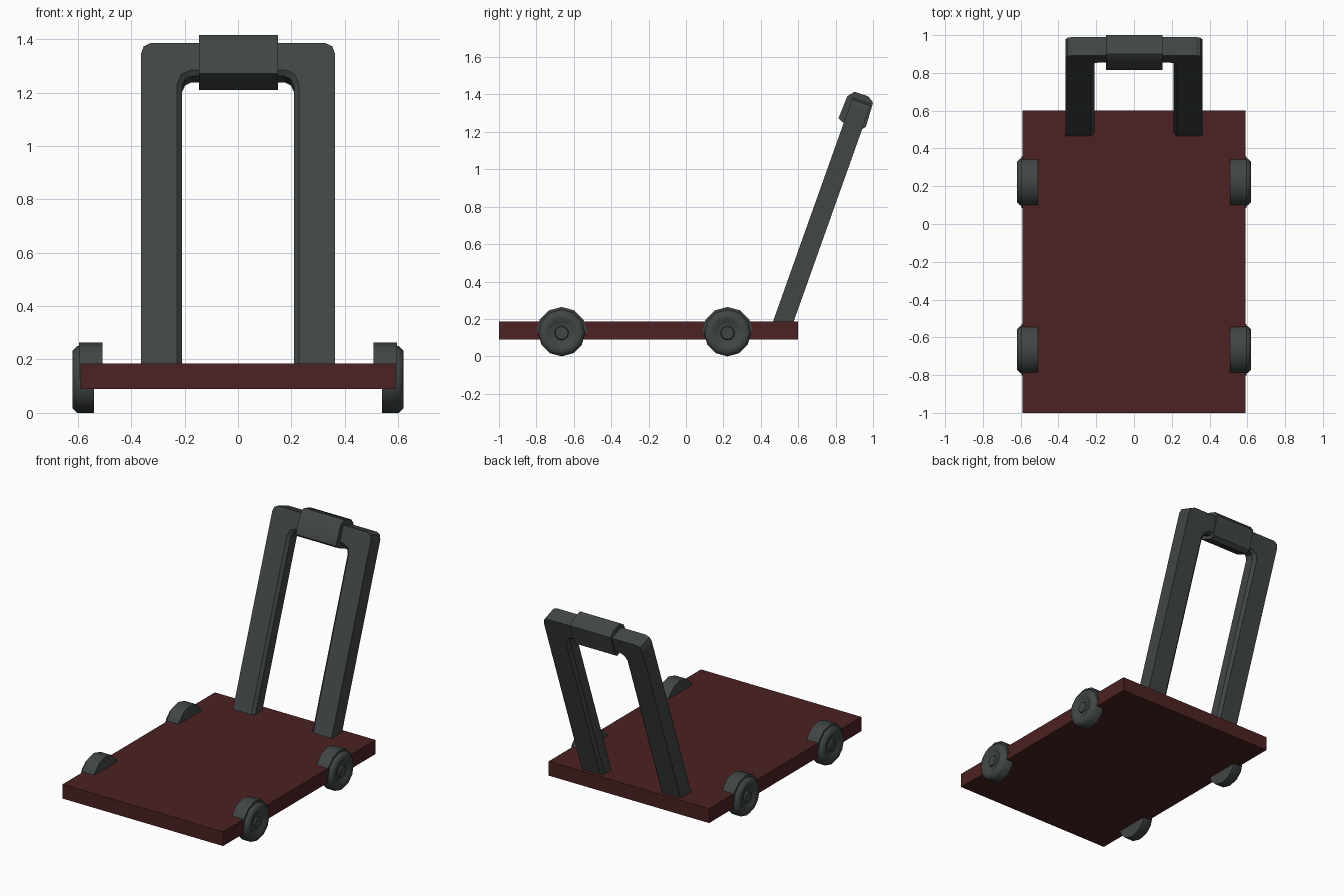
import bpy, bmesh, math
from mathutils import Vector

if "Cube" in bpy.data.objects:
    bpy.data.objects.remove(bpy.data.objects["Cube"])


def material(name, rgb):
    m = bpy.data.materials.new(name)
    m.diffuse_color = (*rgb, 1)
    m.use_nodes = True
    m.node_tree.nodes["Principled BSDF"].inputs["Base Color"].default_value = m.diffuse_color
    return m


GREY = material("dark grey", (0.052, 0.062, 0.060))
RED = material("dark red", (0.072, 0.0155, 0.016))


def finish(bm, name, mat, smooth=None):
    bmesh.ops.recalc_face_normals(bm, faces=bm.faces)
    me = bpy.data.meshes.new(name)
    bm.to_mesh(me)
    bm.free()
    me.materials.append(mat)
    ob = bpy.data.objects.new(name, me)
    bpy.context.collection.objects.link(ob)
    if smooth:
        bpy.ops.object.select_all(action='DESELECT')
        ob.select_set(True)
        bpy.context.view_layer.objects.active = ob
        bpy.ops.object.shade_smooth_by_angle(angle=math.radians(smooth))
    return ob


def prism(points, offset):
    """Extrude a closed polygon of 3D points along offset."""
    bm = bmesh.new()
    face = bm.faces.new([bm.verts.new(p) for p in points])
    ext = bmesh.ops.extrude_face_region(bm, geom=[face], use_keep_orig=True)
    verts = [g for g in ext["geom"] if isinstance(g, bmesh.types.BMVert)]
    bmesh.ops.translate(bm, verts=verts, vec=offset)
    return bm


# Deck
finish(prism([(-0.59, -1, 0.09), (0.59, -1, 0.09), (0.59, 0.6, 0.09), (-0.59, 0.6, 0.09)],
             (0, 0, 0.095)), "deck", RED)

# Leaning handle frame: U profile in (x, distance along the leg)
tilt = math.radians(19.6)
along = Vector((0, math.sin(tilt), math.cos(tilt)))
across = Vector((0, math.cos(tilt), -math.sin(tilt)))
base = Vector((0, 0.52, 0.185))
half = 0.052
outer = [(0.363, -0.05), (0.363, 1.215), (0.353, 1.243), (0.328, 1.255)]
inner = [(0.21, -0.05), (0.21, 1.09), (0.198, 1.118), (0.175, 1.13)]
left = lambda pts: [(-x, u) for x, u in pts]
outline = outer + left(outer)[::-1] + left(inner) + inner[::-1]
to3d = lambda x, u, n: base + Vector((x, 0, 0)) + along * u + across * n
bm = prism([to3d(x, u, -half) for x, u in outline], across * half * 2)
inside = {(round(x, 3), round(u, 3)) for x, u in inner + left(inner)}


def is_inner(v):
    d = v.co - base
    return (round(v.co.x, 3), round(d.dot(along), 3)) in inside


rim = [e for e in bm.edges if all(is_inner(v) for v in e.verts)
       and abs((e.verts[0].co - e.verts[1].co).dot(across)) < 0.01]
bmesh.ops.bevel(bm, geom=rim, offset=0.018, segments=1, affect='EDGES')
finish(bm, "handle_frame", GREY)

# Grip sleeve around the top bar
grip = [(0.815, 1.272), (0.862, 1.39), (0.901, 1.415), (0.976, 1.389),
        (1.0, 1.356), (0.962, 1.227), (0.933, 1.21), (0.84, 1.25)]
finish(prism([(-0.147, y, z) for y, z in grip], (0.297, 0, 0)), "handle_grip", GREY, 40)

# Wheels and their half-round mudguards
SIDES = 12
tyre = [(0.54, 0.125), (0.602, 0.125), (0.62, 0.107), (0.62, 0.078),
        (0.606, 0.062), (0.606, 0.038), (0.616, 0.034)]


def wheel(side, y):
    bm = bmesh.new()
    rings = []
    for x, r in tyre:
        rings.append([bm.verts.new((side * x, y + r * math.sin(a), 0.125 + r * math.cos(a)))
                      for a in (2 * math.pi * i / SIDES for i in range(SIDES))])
    for a, b in zip(rings, rings[1:]):
        for i in range(SIDES):
            j = (i + 1) % SIDES
            bm.faces.new((a[i], a[j], b[j], b[i]))
    bm.faces.new(rings[0])
    bm.faces.new(rings[-1])
    return bm


def mudguard(side, y):
    arc = [math.pi * i / 6 for i in range(7)]
    pts = [(side * 0.507, y + 0.136 * math.cos(a), 0.128 + 0.136 * math.sin(a)) for a in arc]
    return prism(pts, (side * 0.088, 0, 0))


for side, s in ((-1, "left"), (1, "right")):
    for y, e in ((-0.665, "front"), (0.222, "rear")):
        finish(wheel(side, y), f"{e}_{s}_wheel", GREY, 50)
        finish(mudguard(side, y), f"{e}_{s}_mudguard", GREY, 40)
